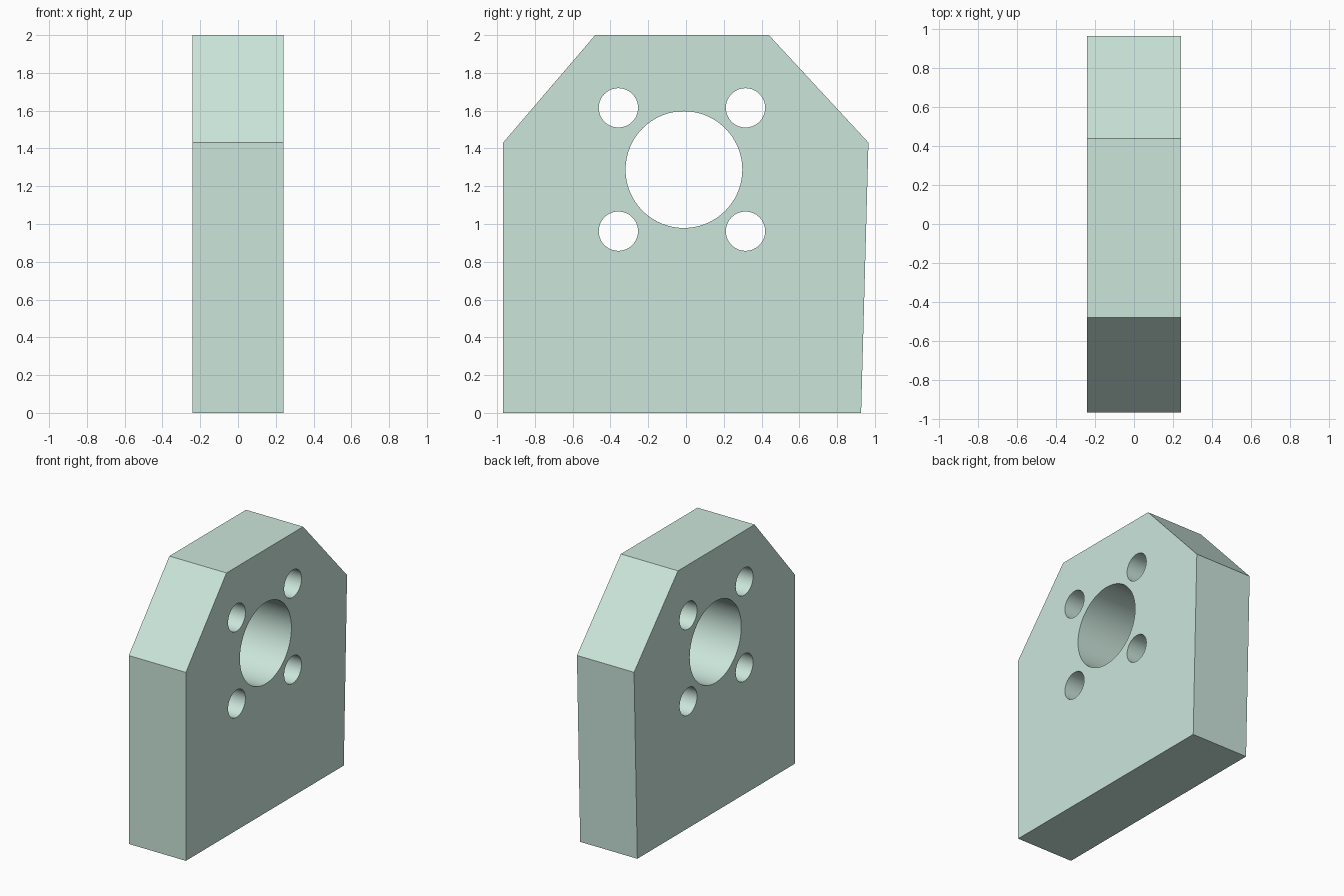
import bpy, bmesh
from math import pi, radians

if "Cube" in bpy.data.objects:
    bpy.data.objects.remove(bpy.data.objects["Cube"])

HALF = 0.24  # half the plate thickness

# Plate: side profile extruded along x
profile = [(-0.968, 0), (0.927, 0), (0.966, 1.431), (0.439, 2),
           (-0.481, 2), (-0.968, 1.431)]
bm = bmesh.new()
face = bm.faces.new([bm.verts.new((-HALF, y, z)) for y, z in profile])
ext = bmesh.ops.extrude_face_region(bm, geom=[face])
bmesh.ops.translate(bm, vec=(2 * HALF, 0, 0),
                    verts=[v for v in ext["geom"] if isinstance(v, bmesh.types.BMVert)])
bmesh.ops.recalc_face_normals(bm, faces=bm.faces[:])
mesh = bpy.data.meshes.new("mounting_plate")
bm.to_mesh(mesh)
bm.free()
plate = bpy.data.objects.new("mounting_plate", mesh)
bpy.context.collection.objects.link(plate)


def drill(y, z, radius, sides):
    """Cut a round through-hole along x."""
    bpy.ops.mesh.primitive_cylinder_add(vertices=sides, radius=radius, depth=1,
                                        location=(0, y, z), rotation=(0, pi / 2, 0))
    cutter = bpy.context.object
    cutter.name = "hole_cutter"
    cutter.hide_render = True
    mod = plate.modifiers.new("hole", "BOOLEAN")
    mod.operation = "DIFFERENCE"
    mod.solver = "EXACT"
    mod.object = cutter
    bpy.context.view_layer.objects.active = plate
    bpy.ops.object.modifier_apply(modifier=mod.name)
    bpy.data.objects.remove(cutter)


# Central bore and four bolt holes
drill(-0.011, 1.288, 0.309, 96)
for y in (-0.358, 0.315):
    for z in (0.962, 1.615):
        drill(y, z, 0.104, 64)

# Pale green finish
mat = bpy.data.materials.new("pale_green")
mat.diffuse_color = (0.60, 0.79, 0.71, 1)
mat.use_nodes = True
mat.node_tree.nodes["Principled BSDF"].inputs["Base Color"].default_value = mat.diffuse_color
plate.data.materials.clear()
plate.data.materials.append(mat)

# Smooth bores, sharp outer edges
bpy.ops.object.select_all(action="DESELECT")
plate.select_set(True)
bpy.context.view_layer.objects.active = plate
bpy.ops.object.shade_smooth_by_angle(angle=radians(30))
